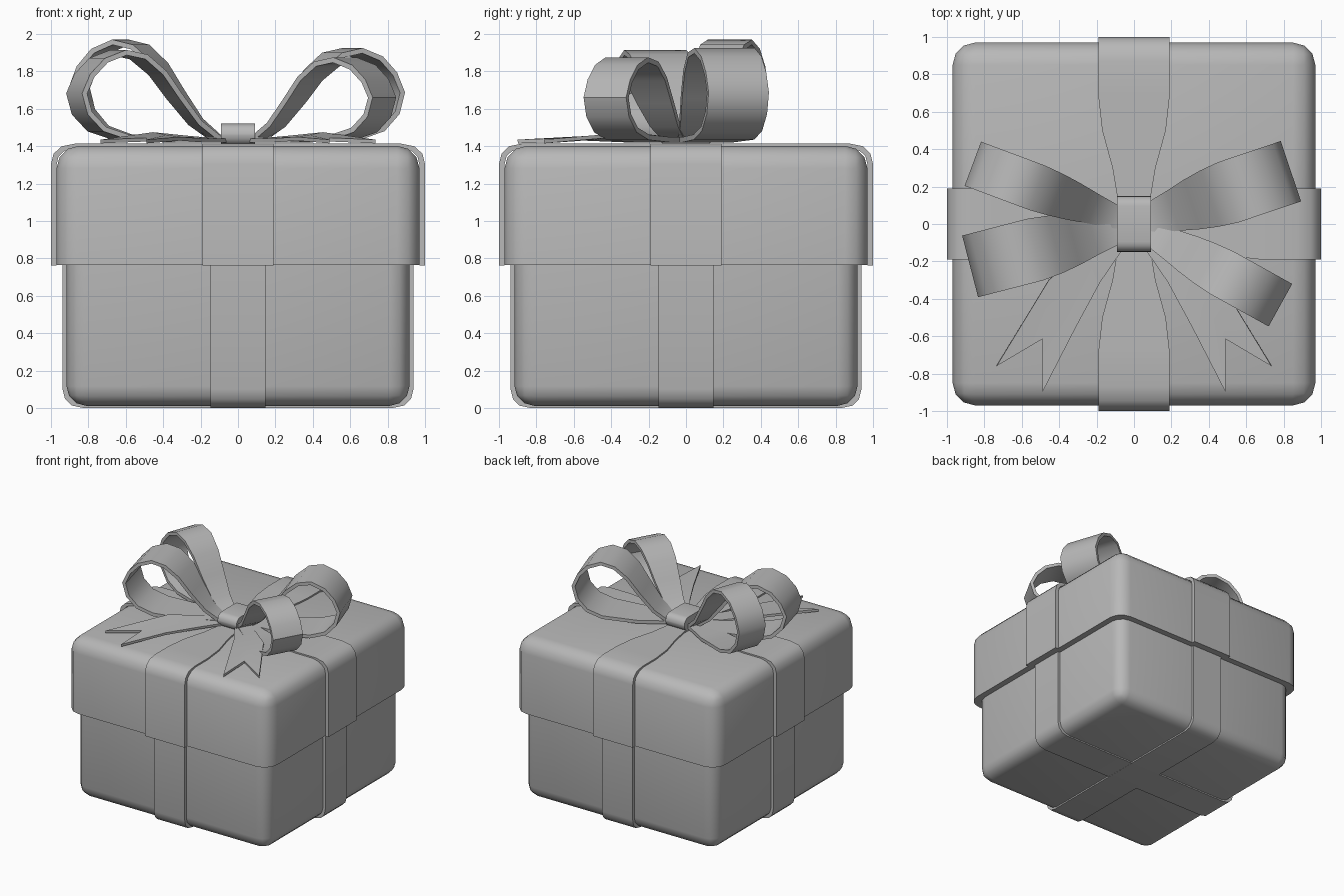
import bpy, bmesh
from math import radians
from mathutils import Vector, Matrix

if "Cube" in bpy.data.objects:
    bpy.data.objects.remove(bpy.data.objects["Cube"])

grey = bpy.data.materials.new("mid_grey")
grey.diffuse_color = (0.48, 0.48, 0.48, 1)
grey.use_nodes = True
grey.node_tree.nodes["Principled BSDF"].inputs["Base Color"].default_value = grey.diffuse_color


def add_object(name, bm):
    mesh = bpy.data.meshes.new(name)
    bm.to_mesh(mesh)
    bm.free()
    mesh.materials.append(grey)
    ob = bpy.data.objects.new(name, mesh)
    bpy.context.collection.objects.link(ob)
    bpy.ops.object.select_all(action='DESELECT')
    bpy.context.view_layer.objects.active = ob
    ob.select_set(True)
    return ob


def shade(angle=40):
    bpy.ops.object.shade_smooth_by_angle(angle=radians(angle))


def block(name, half, z0, z1, pick, r, seg=3):
    """Box with the edges chosen by pick(a, b) rounded."""
    bm = bmesh.new()
    bmesh.ops.create_cube(bm, size=2)
    for v in bm.verts:
        v.co = (v.co.x * half[0], v.co.y * half[1], z1 if v.co.z > 0 else z0)
    edges = [e for e in bm.edges if pick(e.verts[0].co, e.verts[1].co)]
    bmesh.ops.bevel(bm, geom=edges, offset=r, segments=seg, profile=0.5, affect='EDGES')
    ob = add_object(name, bm)
    shade()
    return ob


def strip(name, rows, thick, turn=0, mirror=False):
    """Thick ribbon through rows of points; thickness goes behind the face."""
    bm = bmesh.new()
    rot = Matrix.Rotation(radians(turn), 3, 'Z')
    grid = [[bm.verts.new(rot @ Vector(p)) for p in row] for row in rows]
    for a, b in zip(grid, grid[1:]):
        for i in range(len(a) - 1):
            bm.faces.new((a[i], a[i + 1], b[i + 1], b[i]))
    ob = add_object(name, bm)
    m = ob.modifiers.new("thickness", 'SOLIDIFY')
    m.thickness = thick
    m.offset = -1
    bpy.ops.object.modifier_apply(modifier=m.name)
    if mirror:
        m = ob.modifiers.new("mirror", 'MIRROR')
        bpy.ops.object.modifier_apply(modifier=m.name)
    shade()
    return ob


# Box and lid
block("box_base", (0.917, 0.917), 0.012, 0.80,
      lambda a, b: min(a.z, b.z) < 0.5, 0.105)
block("lid", (0.97, 0.97), 0.765, 1.402,
      lambda a, b: max(a.z, b.z) > 1, 0.12)

# Wrapped ribbons: half path (distance, height, half width), mirrored over the box
lid_half = [(1.0, 0.762, .19), (1.0, 1.305, .19), (.986, 1.36, .19), (.945, 1.40, .19),
            (.87, 1.415, .19), (.68, 1.415, .19), (.5, 1.415, .17), (.3, 1.415, .115),
            (.15, 1.415, .09)]
base_half = [(.938, 0.79, .147), (.938, 0.1, .147), (.925, 0.048, .147),
             (.89, 0.013, .147), (.83, 0.0, .147)]


def wrap(name, half, flip, turn, lift):
    path = [(-d, z, w) for d, z, w in half] + [(d, z, w) for d, z, w in reversed(half)]
    rows = [[(-w * flip, y, z + lift), (w * flip, y, z + lift)] for y, z, w in path]
    strip(name, rows, 0.03, turn)


for tag, turn in (("front_back", 0), ("left_right", 90)):
    wrap("lid_ribbon_" + tag, lid_half, 1, turn, -0.001 * (turn > 0))
    wrap("base_ribbon_" + tag, base_half, -1, turn, 0.001 * (turn > 0))

# Bow loops: teardrop outline (share of length, share of height, share of half width)
loop = [(.05, .05, .38), (.13, .07, .52), (.25, .23, .66), (.37, .5, .82), (.48, .77, .93),
        (.6, .95, 1), (.73, 1, 1), (.86, .91, 1), (.95, .74, 1), (1, .53, 1), (.965, .3, 1),
        (.87, .12, 1), (.72, .03, 1), (.4, 0, .84), (.15, 0, .52), (.05, 0, .38)]
for name, turn, length, top, hw in (
        ("bow_loop_back_left", 159.5, .92, 1.97, .126),
        ("bow_loop_back_right", 18.6, .885, 1.925, .17),
        ("bow_loop_front_left", 194.5, .905, 1.915, .17),
        ("bow_loop_front_right", -29, .895, 1.875, .13)):
    rows = []
    for r, h, w in loop:
        x, z, s = r * length, 1.42 + h * (top - 1.42), w * hw
        rows.append([(x, s, z), (x, -s, z)])
    strip(name, rows, 0.028, turn)

# Notched ribbon tails, mirrored left to right (rows run outer edge, middle, inner edge)
tail = [[(.09, -.06, 1.44), (.07, -.09, 1.44), (.05, -.12, 1.44)],
        [(.26, -.13, 1.455), (.22, -.22, 1.448), (.18, -.31, 1.44)],
        [(.455, -.30, 1.475), (.38, -.43, 1.46), (.31, -.55, 1.45)],
        [(.735, -.76, 1.435), (.49, -.615, 1.445), (.49, -.90, 1.435)]]
strip("ribbon_tails", tail, 0.02, mirror=True)

# Knot, rounded front to back
block("knot", (0.09, 0.15), 1.405, 1.52,
      lambda a, b: abs(a.x - b.x) > .01, 0.055, 4)
